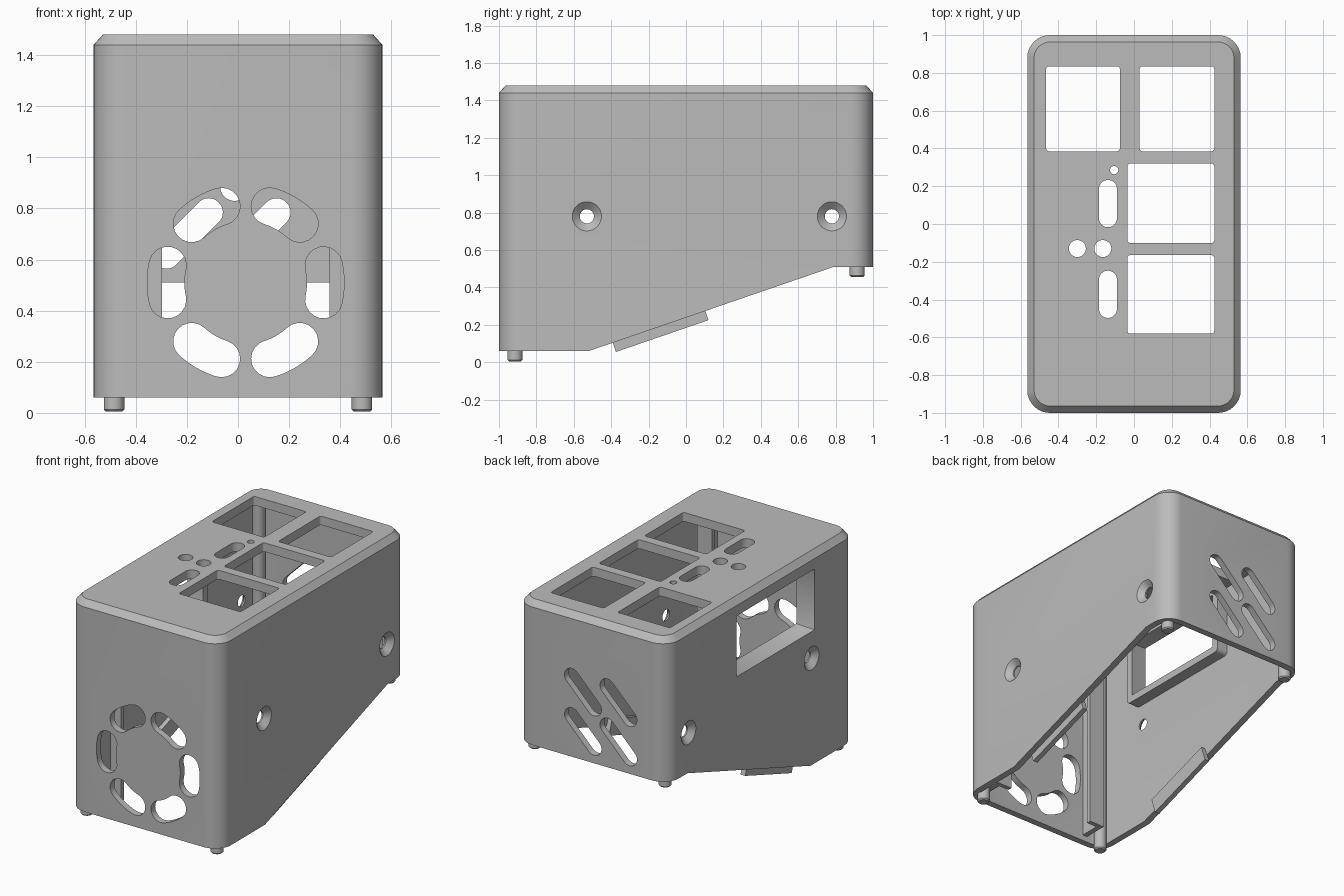
import bpy, bmesh, math
from mathutils import Vector

cube = bpy.data.objects.get("Cube")
if cube:
    bpy.data.objects.remove(cube, do_unlink=True)

grey = bpy.data.materials.new("warm_free_grey")
grey.name = "plain_grey"
grey.use_nodes = True
grey.diffuse_color = (0.5, 0.5, 0.5, 1)
grey.node_tree.nodes["Principled BSDF"].inputs["Base Color"].default_value = (0.5, 0.5, 0.5, 1)

HX, HY, TOP, WALL, ROOF = 0.565, 1.0, 1.48, 0.045, 1.42
FAN_X, FAN_Z = 0.03, 0.51


# 2D outlines
def rounded(cx, cy, w, h, r, turn=0.0, steps=8):
    pts = []
    for k, (sx, sy) in enumerate(((1, 1), (-1, 1), (-1, -1), (1, -1))):
        for i in range(steps + 1):
            a = math.pi / 2 * (k + i / steps)
            pts.append((sx * (w / 2 - r) + r * math.cos(a), sy * (h / 2 - r) + r * math.sin(a)))
    c, s = math.cos(turn), math.sin(turn)
    return [(cx + x * c - y * s, cy + x * s + y * c) for x, y in pts]


def circle(cx, cy, r):
    return [(cx + r * math.cos(i * math.pi / 16), cy + r * math.sin(i * math.pi / 16)) for i in range(32)]


def kidney(angle, mid=0.3125, half=0.0725, span=math.radians(12.5), n=10):
    def at(r, a):
        return Vector((FAN_X + r * math.cos(a), FAN_Z + r * math.sin(a)))
    lo, hi = angle - span, angle + span
    pts = [at(mid + half, lo + (hi - lo) * i / n) for i in range(n + 1)]
    for end, centre, start in ((1, at(mid, hi), hi), (0, at(mid, lo), lo + math.pi)):
        if not end:
            pts += [at(mid - half, hi - (hi - lo) * i / n) for i in range(n + 1)]
        for i in range(1, n):
            a = start + math.pi * i / n
            pts.append(centre + half * Vector((math.cos(a), math.sin(a))))
    return pts


# Solids
AXES = {"x": lambda p, d: (d, p[0], p[1]), "y": lambda p, d: (p[0], d, p[1]), "z": lambda p, d: (p[0], p[1], d)}


def loft(bm, axis, layers):
    rings = [[bm.verts.new(AXES[axis](p, d)) for p in pts] for pts, d in layers]
    for a, b in zip(rings, rings[1:]):
        for i in range(len(a)):
            j = (i + 1) % len(a)
            bm.faces.new((a[i], a[j], b[j], b[i]))
    bm.faces.new(rings[0][::-1])
    bm.faces.new(rings[-1])


def prism(bm, axis, pts, lo, hi):
    loft(bm, axis, ((pts, lo), (pts, hi)))


def finish(bm, name):
    bmesh.ops.remove_doubles(bm, verts=bm.verts, dist=1e-5)
    bmesh.ops.recalc_face_normals(bm, faces=bm.faces)
    mesh = bpy.data.meshes.new(name)
    bm.to_mesh(mesh)
    bm.free()
    ob = bpy.data.objects.new(name, mesh)
    bpy.context.collection.objects.link(ob)
    mesh.materials.append(grey)
    return ob


def carve(ob, cutters):
    for c in cutters:
        m = ob.modifiers.new("cut", "BOOLEAN")
        m.operation, m.solver, m.object = "DIFFERENCE", "EXACT", c
    bpy.context.view_layer.update()
    mesh = bpy.data.meshes.new_from_object(ob.evaluated_get(bpy.context.evaluated_depsgraph_get()))
    ob.modifiers.clear()
    ob.data = mesh


def box(bm, x0, x1, y0, y1, z0, z1):
    prism(bm, "z", [(x0, y0), (x1, y0), (x1, y1), (x0, y1)], z0, z1)


# Case: rounded block with a chamfered lid edge
def plan(inset, r):
    return rounded(0, 0, 2 * (HX - inset), 2 * (HY - inset), r)


bm = bmesh.new()
loft(bm, "z", ((plan(0, 0.12), 0), (plan(0, 0.12), 1.44), (plan(0.036, 0.085), TOP)))
case = finish(bm, "case_shell")

# Cavity and sloped underside
bm = bmesh.new()
prism(bm, "z", plan(WALL, 0.08), -0.5, ROOF)
cavity = finish(bm, "cavity_cutter")
bm = bmesh.new()
prism(bm, "x", [(-1.2, -0.3), (1.2, -0.3), (1.2, 0.51), (0.79, 0.51), (-0.52, 0.06), (-1.2, 0.06)], -0.8, 0.8)
underside = finish(bm, "underside_cutter")

# Openings
bm = bmesh.new()
for x0, x1, y0, y1 in ((-0.465, -0.075, 0.385, 0.835), (0.03, 0.425, 0.385, 0.835),
                       (-0.035, 0.425, -0.1, 0.32), (-0.035, 0.425, -0.58, -0.165)):
    prism(bm, "z", rounded((x0 + x1) / 2, (y0 + y1) / 2, x1 - x0, y1 - y0, 0.015), 1.35, 1.6)
for y in (0.108, -0.372):
    prism(bm, "z", rounded(-0.138, y, 0.095, 0.25, 0.047), 1.35, 1.6)
for x, y, r in ((-0.3, -0.13, 0.045), (-0.165, -0.13, 0.045), (-0.105, 0.285, 0.022)):
    prism(bm, "z", circle(x, y, r), 1.35, 1.6)
for k in range(6):
    prism(bm, "y", kidney(k * math.pi / 3), -1.1, -0.9)
for x in (0.068, -0.197):
    for z in (0.702, 0.967):
        prism(bm, "y", rounded(x, z, 0.343, 0.11, 0.054, math.pi / 4), 0.9, 1.1)
for s in (-1, 1):
    for y in (-0.53, 0.78):
        loft(bm, "x", [(circle(y, 0.78, r), s * d) for r, d in
                       ((0.038, 0.48), (0.038, 0.53), (0.078, HX), (0.078, 0.62))])
openings = finish(bm, "openings_cutter")

bm = bmesh.new()
wide, tight = (rounded(-0.145, 1.165, 0.83 - t, 0.41 - t, 0.005, 0, 2) for t in (0, 0.03))
loft(bm, "x", ((wide, -0.7), (wide, -HX), (tight, -0.43), (tight, -0.4)))
window = finish(bm, "window_cutter")

# Deep frame inside the side window
bm = bmesh.new()
prism(bm, "x", rounded(-0.145, 1.165, 0.9, 0.48, 0.03), -0.535, -0.44)
frame = finish(bm, "window_frame")

carve(case, (cavity, underside, openings, window))
carve(frame, (window,))
for c in (cavity, underside, openings, window):
    bpy.data.objects.remove(c, do_unlink=True)
parts = [case, frame]

# Corner posts ending in small feet
for side, s in (("left", 1), ("right", -1)):
    for end, y, z in (("front", -0.915, 0.005), ("back", 0.915, 0.455)):
        bm = bmesh.new()
        loft(bm, "z", ((circle(s * 0.485, y, 0.032), z), (circle(s * 0.485, y, 0.04), z + 0.008),
                       (circle(s * 0.485, y, 0.04), ROOF + 0.01)))
        parts.append(finish(bm, f"{end}_{side}_post"))

    # L-shaped rail beside the fan opening
    bm = bmesh.new()
    lip, inner, outer = (FAN_X + s * d for d in (0.328, 0.405, 0.44))
    prism(bm, "z", [(inner, -0.97), (outer, -0.97), (outer, -0.79), (lip, -0.79), (lip, -0.82), (inner, -0.82)],
          0.1, ROOF + 0.01)
    parts.append(finish(bm, f"fan_rail_{side}"))

    # Locating tab along the sloped edge
    bm = bmesh.new()
    prism(bm, "x", [(-0.375, 0.055), (0.12, 0.225), (0.085, 0.33), (-0.41, 0.16)], s * 0.49, s * 0.525)
    parts.append(finish(bm, f"locating_tab_{side}"))

# Smooth shading on the curves
bpy.ops.object.select_all(action="DESELECT")
for ob in parts:
    ob.select_set(True)
bpy.context.view_layer.objects.active = case
bpy.ops.object.shade_smooth_by_angle(angle=math.radians(30))
